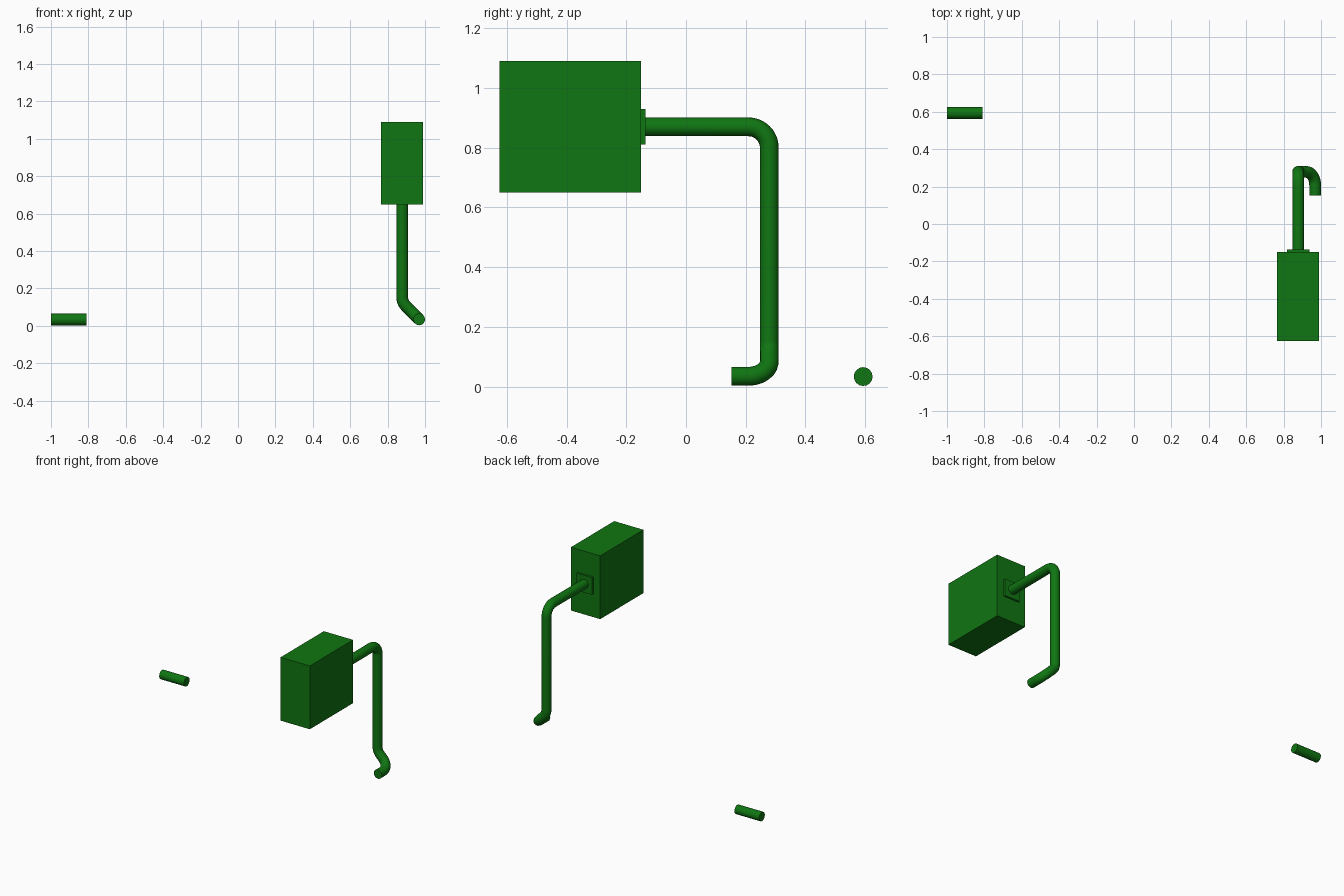
import bpy, math
from mathutils import Vector

if "Cube" in bpy.data.objects:
    bpy.data.objects.remove(bpy.data.objects["Cube"])

R = 0.0315      # pipe radius
BEND = 0.07     # elbow centreline radius

green = bpy.data.materials.new("green_paint")
green.diffuse_color = (0.005, 0.18, 0.006, 1)
green.use_nodes = True
green.node_tree.nodes["Principled BSDF"].inputs["Base Color"].default_value = green.diffuse_color


def box(name, lo, hi):
    lo, hi = Vector(lo), Vector(hi)
    bpy.ops.mesh.primitive_cube_add(size=1, location=(lo + hi) / 2)
    o = bpy.context.object
    o.name = name
    o.scale = hi - lo
    bpy.ops.object.transform_apply(location=False, rotation=False, scale=True)
    o.data.materials.append(green)


def rounded(corners, steps=12):
    """Replace each inner corner of a path with a circular elbow."""
    p = [Vector(c) for c in corners]
    out = [p[0]]
    for a, b, c in zip(p, p[1:], p[2:]):
        u, v = (b - a).normalized(), (c - b).normalized()
        turn = u.angle(v)
        start = b - u * BEND * math.tan(turn / 2)
        side = (v - u * u.dot(v)).normalized()
        for i in range(steps + 1):
            t = turn * i / steps
            out.append(start + BEND * (u * math.sin(t) + side * (1 - math.cos(t))))
    return out + [p[-1]]


def pipe(name, corners):
    cu = bpy.data.curves.new(name, 'CURVE')
    cu.dimensions = '3D'
    cu.bevel_depth = R
    cu.bevel_resolution = 6
    cu.use_fill_caps = True
    pts = rounded(corners)
    s = cu.splines.new('POLY')
    s.points.add(len(pts) - 1)
    for sp, co in zip(s.points, pts):
        sp.co = (*co, 1)
    o = bpy.data.objects.new(name, cu)
    bpy.context.collection.objects.link(o)
    bpy.ops.object.select_all(action='DESELECT')
    o.select_set(True)
    bpy.context.view_layer.objects.active = o
    bpy.ops.object.convert(target='MESH')
    o = bpy.context.object
    o.name = name
    o.data.materials.append(green)
    bpy.ops.object.shade_smooth_by_angle(angle=math.radians(35))


# Main housing and the square mounting plate on its back
box("housing", (0.765, -0.625, 0.65), (0.99, -0.15, 1.09))
box("mounting_plate", (0.818, -0.152, 0.81), (0.938, -0.136, 0.93))

# Bent pipe: out of the plate, down, kicked sideways, then forward
pipe("bent_pipe", [(0.878, -0.145, 0.87), (0.878, 0.279, 0.87),
                   (0.878, 0.279, 0.125), (0.9685, 0.279, 0.0345),
                   (0.9685, 0.153, 0.0345)])

# Separate short pipe stub
pipe("pipe_stub", [(-1.0, 0.5935, 0.0335), (-0.81, 0.5935, 0.0335)])
